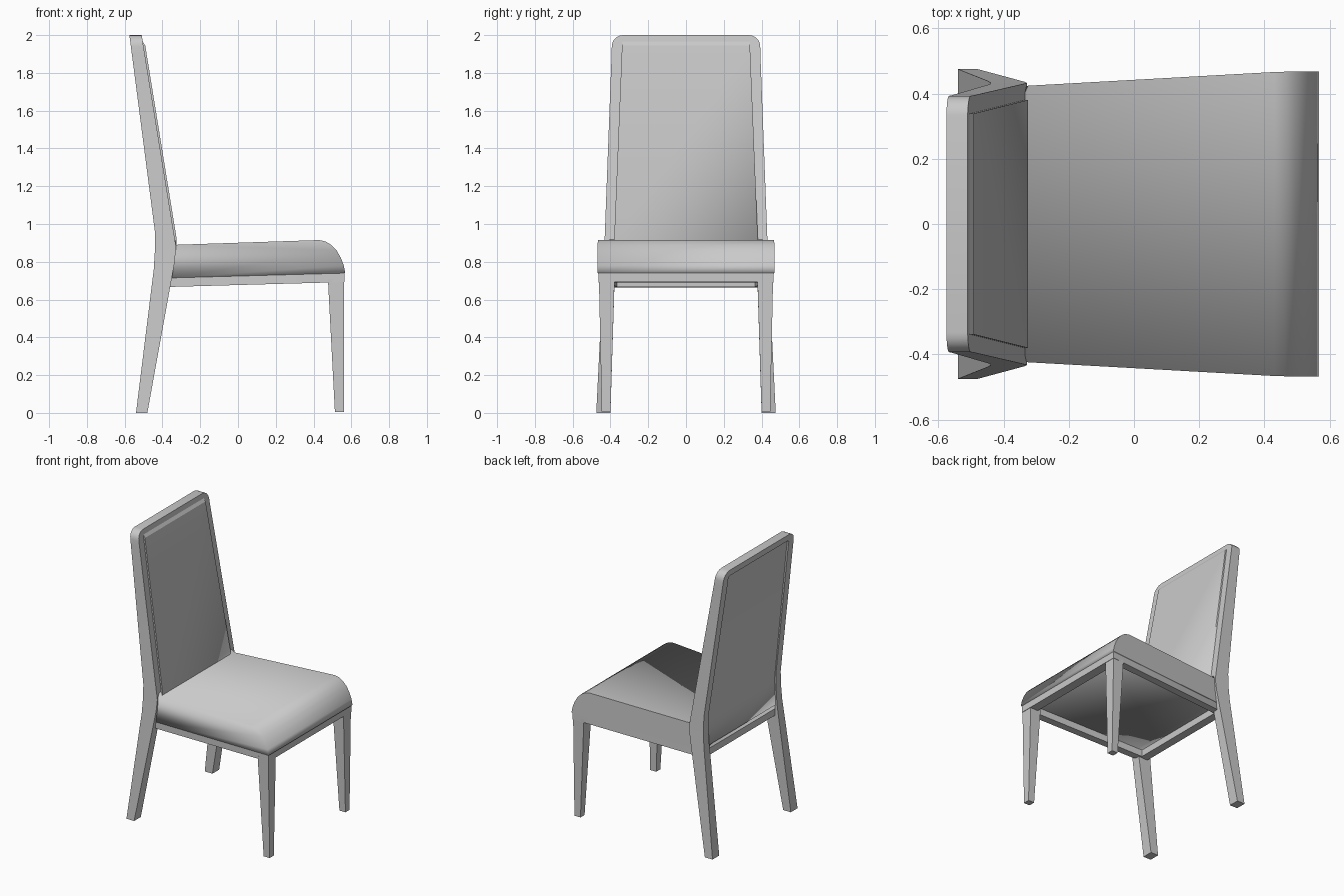
import bpy, bmesh, math

cube = bpy.data.objects.get("Cube")
if cube:
    bpy.data.objects.remove(cube, do_unlink=True)

SHADE = (0.588, 0.588, 0.588, 1)
grey = bpy.data.materials.new("light_grey")
grey.use_nodes = True
grey.diffuse_color = SHADE
grey.node_tree.nodes["Principled BSDF"].inputs["Base Color"].default_value = SHADE


def angled(edge):
    """Default crease rule: keep edges over 30 degrees sharp."""
    return edge.calc_face_angle(0) > math.radians(30)


def loft(name, rings, closed=False, mirror=False, crease=angled):
    """Skin rings of equal length; cap the ends unless the loft is closed."""
    bm = bmesh.new()
    loops = [[bm.verts.new(p) for p in ring] for ring in rings]
    n = len(loops[0])
    pairs = list(zip(loops, loops[1:]))
    if closed:
        pairs.append((loops[-1], loops[0]))
    for a, b in pairs:
        for i in range(n):
            j = (i + 1) % n
            bm.faces.new((a[i], a[j], b[j], b[i]))
    if not closed:
        bm.faces.new(loops[0])
        bm.faces.new(loops[-1])
    if mirror:
        # remove caps lying on the mirror plane
        caps = [f for f in bm.faces if all(abs(v.co.y) < 1e-5 for v in f.verts)]
        bmesh.ops.delete(bm, geom=caps, context="FACES_ONLY")
        copy = bmesh.ops.duplicate(bm, geom=bm.verts[:] + bm.edges[:] + bm.faces[:])
        for g in copy["geom"]:
            if isinstance(g, bmesh.types.BMVert):
                g.co.y *= -1
        bmesh.ops.remove_doubles(bm, verts=bm.verts[:], dist=1e-5)
    bmesh.ops.recalc_face_normals(bm, faces=bm.faces[:])
    bm.normal_update()
    for f in bm.faces:
        f.smooth = True
    for e in bm.edges:
        e.smooth = not crease(e)
    mesh = bpy.data.meshes.new(name)
    bm.to_mesh(mesh)
    bm.free()
    mesh.materials.append(grey)
    bpy.context.collection.objects.link(bpy.data.objects.new(name, mesh))


def sample(points, t):
    """Piecewise linear lookup."""
    for (a, u), (b, v) in zip(points, points[1:]):
        if t <= b:
            return u + (v - u) * (t - a) / (b - a)
    return points[-1][1]


# Side outline of the rear legs and back: (height, depth)
FRONT = [(0, -0.48), (0.8, -0.335), (0.88, -0.328), (2, -0.51)]
REAR = [(0, -0.54), (0.76, -0.446), (0.86, -0.44), (0.96, -0.44), (2, -0.575)]


def frame_section(oy, oz, iy, iz):
    return [(sample(REAR, oz), oy, oz), (sample(FRONT, oz), oy, oz),
            (sample(FRONT, iz), iy, iz), (sample(REAR, iz), iy, iz)]


# Rear legs running up into a rounded back frame
OUTER = [(0, 0.475), (0.86, 0.433), (2, 0.39)]
INNER = [(0, 0.4), (0.7, 0.378), (0.9, 0.378), (1.96, 0.335)]
stations = [(sample(OUTER, z), z, sample(INNER, z), z)
            for z in (0, 0.7, 0.76, 0.8, 0.86, 0.88, 0.9, 0.96, 1.9)]
for i in range(6):
    a = math.radians(18 * i)
    stations.append((0.333 + 0.06 * math.cos(a), 1.94 + 0.06 * math.sin(a),
                     0.32 + 0.018 * math.cos(a), 1.938 + 0.018 * math.sin(a)))
stations.append((0, 2, 0, 1.956))
loft("back_frame_and_rear_legs", [frame_section(*s) for s in stations], mirror=True)


# Upholstered back panel, blending softly into its lower left side
def panel_crease(edge):
    a, b = (v.co for v in edge.verts)
    upright = abs(a.z - b.z) > 0.1
    soft_side = a.x > -0.38 and a.y > 0
    return max(a.z, b.z) > 1 or (upright and not soft_side)


panel = []
for z, proud in ((0.74, 0.01), (0.92, 0.01), (1.945, 0.01), (1.965, 0.0)):
    y = sample(INNER, z) + 0.003
    f, r = sample(FRONT, z) + proud, sample(REAR, z) + 0.012
    panel.append([(r, -y, z), (f, -y, z), (f, y, z), (r, y, z)])
loft("back_panel", panel, crease=panel_crease)


# Soft seat cushion, rolled at the front and tucked up behind the back panel
def seat_crease(edge):
    return all(v.co.y > 0 for v in edge.verts)


seat = [(-0.432, 0.713, 0.38), (-0.34, 0.715, 0.422), (0.568, 0.74, 0.468),
        (0.56, 0.78, 0.468), (0.545, 0.82, 0.468), (0.522, 0.86, 0.468),
        (0.495, 0.888, 0.468), (0.465, 0.907, 0.467), (0.43, 0.915, 0.466),
        (-0.325, 0.89, 0.424), (-0.345, 0.95, 0.379), (-0.426, 0.95, 0.379)]
loft("seat_cushion", [[(x, s * w, z) for x, z, w in seat] for s in (-1, 1)],
     crease=seat_crease)


# Apron ring under the cushion
def apron_section(outer, inner):
    return [(x, y, base + 0.0277 * (x + 0.36)) for (x, y), base in
            ((outer, 0.667), (outer, 0.715), (inner, 0.715), (inner, 0.667))]


outer = [(-0.432, -0.385), (-0.34, -0.419), (0.563, -0.464),
         (0.563, 0.464), (-0.34, 0.419), (-0.432, 0.385)]
inner = [(-0.375, -0.365), (-0.35, -0.367), (0.5, -0.408),
         (0.5, 0.408), (-0.35, 0.367), (-0.375, 0.365)]
loft("seat_apron", [apron_section(o, i) for o, i in zip(outer, inner)], closed=True)

# Tapered front legs
for side, name in ((-1, "right_front_leg"), (1, "left_front_leg")):
    loft(name, [[(x0, side * y0, z), (x1, side * y0, z), (x1, side * y1, z), (x0, side * y1, z)]
                for z, x0, x1, y0, y1 in ((0.005, 0.513, 0.56, 0.4, 0.446),
                                          (0.71, 0.476, 0.56, 0.378, 0.461))])
